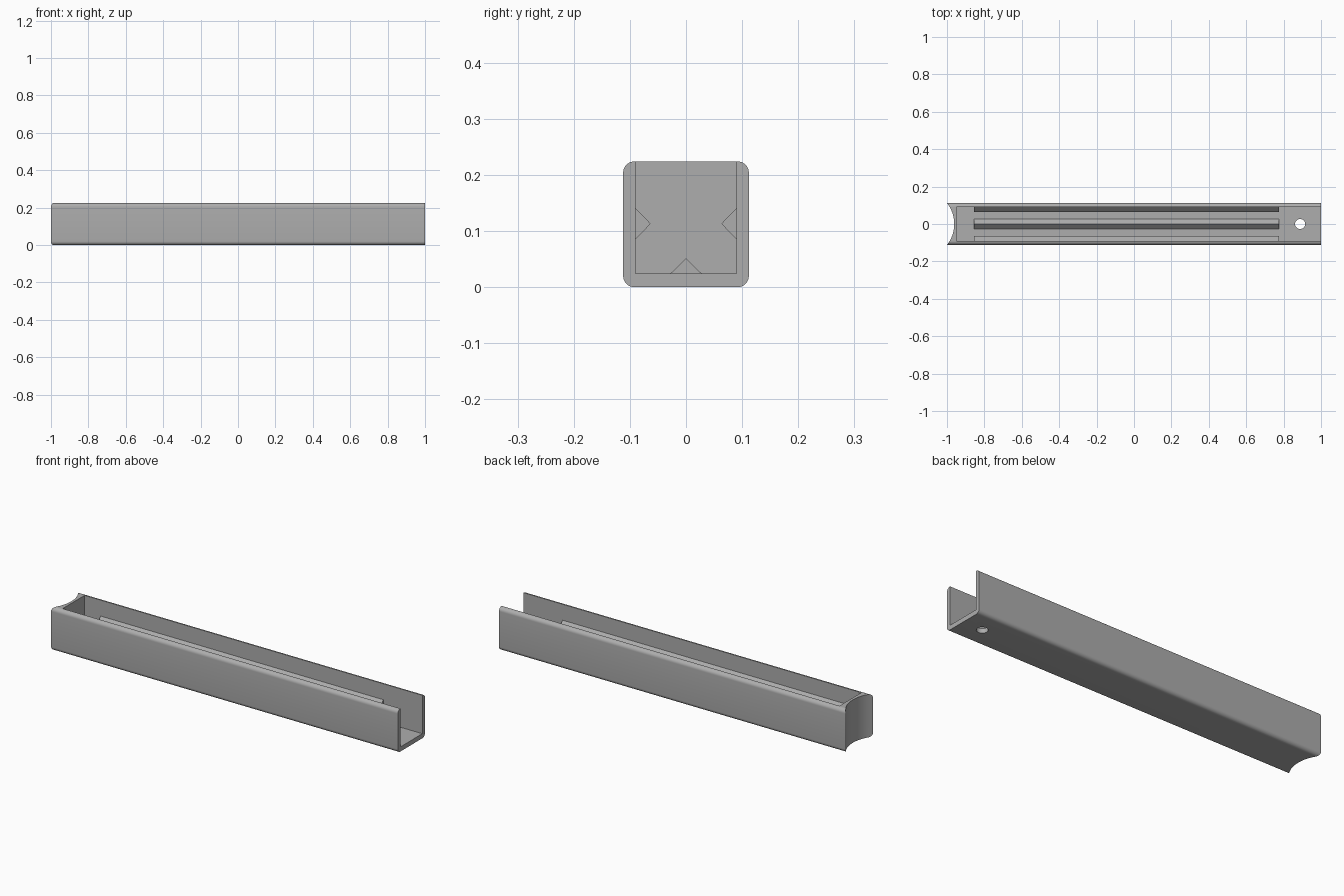
import bpy, bmesh, math
from mathutils import Matrix, Vector

cube = bpy.data.objects.get("Cube")
if cube:
    bpy.data.objects.remove(cube, do_unlink=True)

HALF, HEIGHT, INNER, FLOOR = 0.112, 0.224, 0.09, 0.024

grey = bpy.data.materials.new("plain grey")
grey.use_nodes = True
GREY = (0.42, 0.42, 0.42, 1)
grey.diffuse_color = GREY
grey.node_tree.nodes["Principled BSDF"].inputs["Base Color"].default_value = GREY


def finish(name, bm):
    bmesh.ops.recalc_face_normals(bm, faces=bm.faces)
    mesh = bpy.data.meshes.new(name)
    bm.to_mesh(mesh)
    bm.free()
    mesh.materials.append(grey)
    obj = bpy.data.objects.new(name, mesh)
    bpy.context.collection.objects.link(obj)
    return obj


def box(name, low, high, radius=0):
    """Box between two corners, optionally rounded along its x edges."""
    low, high = Vector(low), Vector(high)
    bm = bmesh.new()
    bmesh.ops.create_cube(bm, size=1, matrix=Matrix.Translation((low + high) / 2)
                          @ Matrix.Diagonal((*(high - low), 1)))
    if radius:
        long_edges = [e for e in bm.edges
                      if abs(e.verts[0].co.x - e.verts[1].co.x) > 0.1]
        bmesh.ops.bevel(bm, geom=long_edges, offset=radius, segments=8,
                        profile=0.5, affect='EDGES')
    return finish(name, bm)


def cylinder(name, x, z, radius, depth, sides):
    bm = bmesh.new()
    bmesh.ops.create_cone(bm, cap_ends=True, segments=sides, radius1=radius,
                          radius2=radius, depth=depth,
                          matrix=Matrix.Translation((x, 0, z)))
    return finish(name, bm)


def rib(name, centre, inward):
    """Triangular ridge along x, its base sunk a little into the wall."""
    inward = Vector(inward)
    side = inward.cross(Vector((1, 0, 0)))
    half, tall, sink = 0.028, 0.027, 0.005
    outline = [side * half - inward * sink, side * half, inward * tall,
               -side * half, -side * half - inward * sink]
    bm = bmesh.new()
    face = bm.faces.new([bm.verts.new(Vector(centre) + p) for p in outline])
    grown = bmesh.ops.extrude_face_region(bm, geom=[face])["geom"]
    bmesh.ops.translate(bm, vec=(1.63, 0, 0),
                        verts=[v for v in grown if isinstance(v, bmesh.types.BMVert)])
    return finish(name, bm)


# Channel body, carved open at the top and at the left end
body = box("channel_body", (-1, -HALF, 0), (1, HALF, HEIGHT), 0.02)
sagitta = 0.039
curve = (HALF ** 2 + sagitta ** 2) / (2 * sagitta)
cutters = [
    box("channel_cutter", (-0.948, -INNER, FLOOR), (1.2, INNER, 0.4)),
    cylinder("end_cutter", -1 + sagitta - curve, HEIGHT / 2, curve, 0.6, 96),
    cylinder("hole_cutter", 0.888, 0, 0.027, 0.15, 24),
]
bpy.context.view_layer.objects.active = body
body.select_set(True)
for cutter in cutters:
    mod = body.modifiers.new(cutter.name, 'BOOLEAN')
    mod.operation, mod.solver, mod.object = 'DIFFERENCE', 'EXACT', cutter
    bpy.ops.object.modifier_apply(modifier=mod.name)
    bpy.data.objects.remove(cutter, do_unlink=True)
bpy.ops.object.shade_smooth_by_angle(angle=math.radians(30))

# Ridges on the floor and both inner walls
START = -0.855
rib("floor_rib", (START, 0, FLOOR), (0, 0, 1))
for name, s in (("front_rib", -1), ("back_rib", 1)):
    rib(name, (START, s * INNER, 0.113), (0, -s, 0))
